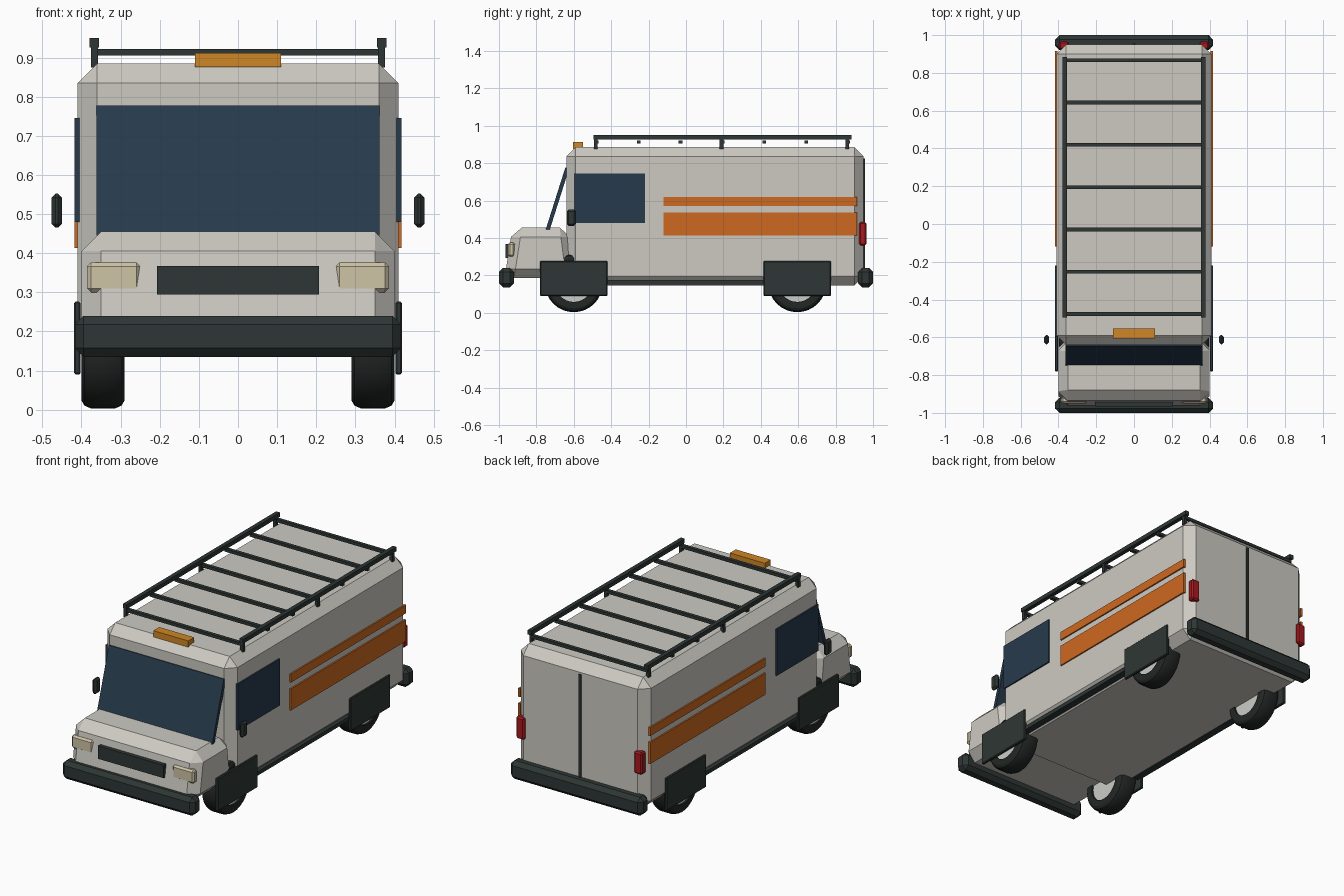
import bpy, bmesh, math
from mathutils import Matrix

cube = bpy.data.objects.get("Cube")
if cube:
    bpy.data.objects.remove(cube, do_unlink=True)


def material(name, r, g, b):
    m = bpy.data.materials.new(name)
    m.use_nodes = True
    m.diffuse_color = (r, g, b, 1)
    node = next(n for n in m.node_tree.nodes if n.type == 'BSDF_PRINCIPLED')
    node.inputs["Base Color"].default_value = (r, g, b, 1)
    node.inputs["Roughness"].default_value = 0.7
    return m


PAINT = material("warm_white_paint", 0.61, 0.59, 0.54)
TRIM = material("dark_trim", 0.027, 0.037, 0.035)
RUBBER = material("tyre_rubber", 0.016, 0.02, 0.019)
GLASS = material("blue_glass", 0.02, 0.042, 0.072)
ORANGE = material("orange_stripe", 0.62, 0.14, 0.015)
AMBER = material("amber_lamp", 0.62, 0.24, 0.018)
RED = material("red_lamp", 0.4, 0.01, 0.013)
LAMP = material("cream_lamp", 0.62, 0.55, 0.38)
HUB = material("wheel_hub", 0.6, 0.6, 0.58)


def finish(bm, name, mat):
    bmesh.ops.recalc_face_normals(bm, faces=bm.faces)
    mesh = bpy.data.meshes.new(name)
    bm.to_mesh(mesh)
    bm.free()
    mesh.materials.append(mat)
    ob = bpy.data.objects.new(name, mesh)
    bpy.context.collection.objects.link(ob)
    return ob


def box(name, mat, xs, ys, zs, bevel=0, front=0, back=0):
    """Box from ranges; front and back pull in the top edges along y."""
    bm = bmesh.new()
    bmesh.ops.create_cube(bm, size=1)
    for v in bm.verts:
        x, y, z = (int(c > 0) for c in v.co)
        v.co = (xs[x], ys[y], zs[z])
        if z:
            v.co.y += -back if y else front
    if bevel:
        bmesh.ops.bevel(bm, geom=bm.edges[:], offset=bevel, segments=1,
                        profile=0.5, affect='EDGES')
    return finish(bm, name, mat)


def pair(name, mat, xs, ys, zs, bevel=0):
    """The same box on both sides of the vehicle."""
    box("left_" + name, mat, xs, ys, zs, bevel)
    box("right_" + name, mat, (-xs[1], -xs[0]), ys, zs, bevel)


def lathe(name, mat, profile, x, y, z, steps=32):
    """Spin a closed (radius, x) profile round the axle."""
    bm = bmesh.new()
    vs = [bm.verts.new((px, 0, r)) for r, px in profile]
    edges = [bm.edges.new((a, b)) for a, b in zip(vs, vs[1:] + vs[:1])]
    bmesh.ops.spin(bm, geom=vs + edges, cent=(0, 0, 0), axis=(1, 0, 0),
                   angle=2 * math.pi, steps=steps)
    bmesh.ops.remove_doubles(bm, verts=bm.verts[:], dist=1e-4)
    bmesh.ops.translate(bm, verts=bm.verts[:], vec=(x, y, z))
    ob = finish(bm, name, mat)
    bpy.ops.object.select_all(action='DESELECT')
    ob.select_set(True)
    bpy.context.view_layer.objects.active = ob
    bpy.ops.object.shade_smooth_by_angle(angle=math.radians(30))


# Body shell and sloping hood
box("body", PAINT, (-0.41, 0.41), (-0.64, 0.95), (0.145, 0.885), 0.05)
box("hood", PAINT, (-0.4, 0.4), (-0.97, -0.59), (0.185, 0.455), 0.05,
    front=0.042, back=0.035)

# Raked windscreen: a thin slab leaning back
box("windscreen", GLASS, (-0.362, 0.362), (-0.75, -0.728), (0.445, 0.777),
    front=0.105, back=-0.105)

# Side glass and stripes
pair("side_window", GLASS, (0.405, 0.418), (-0.595, -0.22), (0.48, 0.745))
pair("wide_stripe", ORANGE, (0.405, 0.418), (-0.12, 0.915), (0.413, 0.535))
pair("thin_stripe", ORANGE, (0.405, 0.418), (-0.12, 0.915), (0.572, 0.62))

# Bumpers, grille, sills and rear door seam
box("front_bumper", TRIM, (-0.417, 0.417), (-1, -0.92), (0.135, 0.24), 0.022)
box("rear_bumper", TRIM, (-0.417, 0.417), (0.92, 1), (0.135, 0.24), 0.022)
box("grille", TRIM, (-0.207, 0.207), (-0.965, -0.92), (0.294, 0.367))
pair("sill", TRIM, (0.37, 0.41), (-0.45, 0.45), (0.15, 0.172))
box("door_seam", TRIM, (-0.008, 0.008), (0.945, 0.957), (0.17, 0.825))

# Lamps
pair("headlamp", LAMP, (0.25, 0.386), (-0.951, -0.915), (0.3, 0.376), 0.01)
pair("tail_lamp", RED, (0.345, 0.397), (0.925, 0.965), (0.36, 0.485), 0.008)
box("roof_beacon", AMBER, (-0.11, 0.11), (-0.605, -0.552), (0.876, 0.912))

# Mirrors
pair("mirror", TRIM, (0.45, 0.476), (-0.637, -0.588), (0.465, 0.552), 0.01)

# Wheels with flat fender plates
TYRE = [(0.1, -0.055), (0.135, -0.055), (0.148, -0.047), (0.155, -0.03),
        (0.155, 0.03), (0.148, 0.047), (0.135, 0.055), (0.1, 0.055)]
DISC = [(0, -0.045), (0.104, -0.045), (0.104, 0.045), (0, 0.045)]
for end, y in (("front", -0.6), ("rear", 0.595)):
    for side, s in (("left", 1), ("right", -1)):
        lathe(f"{end}_{side}_tyre", RUBBER, TYRE, s * 0.345, y, 0.158)
        lathe(f"{end}_{side}_hub", HUB, DISC, s * 0.345, y, 0.158)
    pair(f"{end}_fender", TRIM, (0.402, 0.419),
         (y - 0.18, y + 0.18), (0.09, 0.276), 0.004)

# Roof rack
pair("rack_rail", TRIM, (0.355, 0.379), (-0.495, 0.885), (0.926, 0.95))
for i in range(3):
    y = -0.482 + i * 0.672
    pair(f"rack_post_{i + 1}", TRIM, (0.358, 0.376),
         (y - 0.01, y + 0.01), (0.875, 0.93))
for i in range(7):
    y = -0.477 + i * 0.224
    box(f"rack_slat_{i + 1}", TRIM, (-0.372, 0.372),
        (y - 0.01, y + 0.01), (0.905, 0.922))
